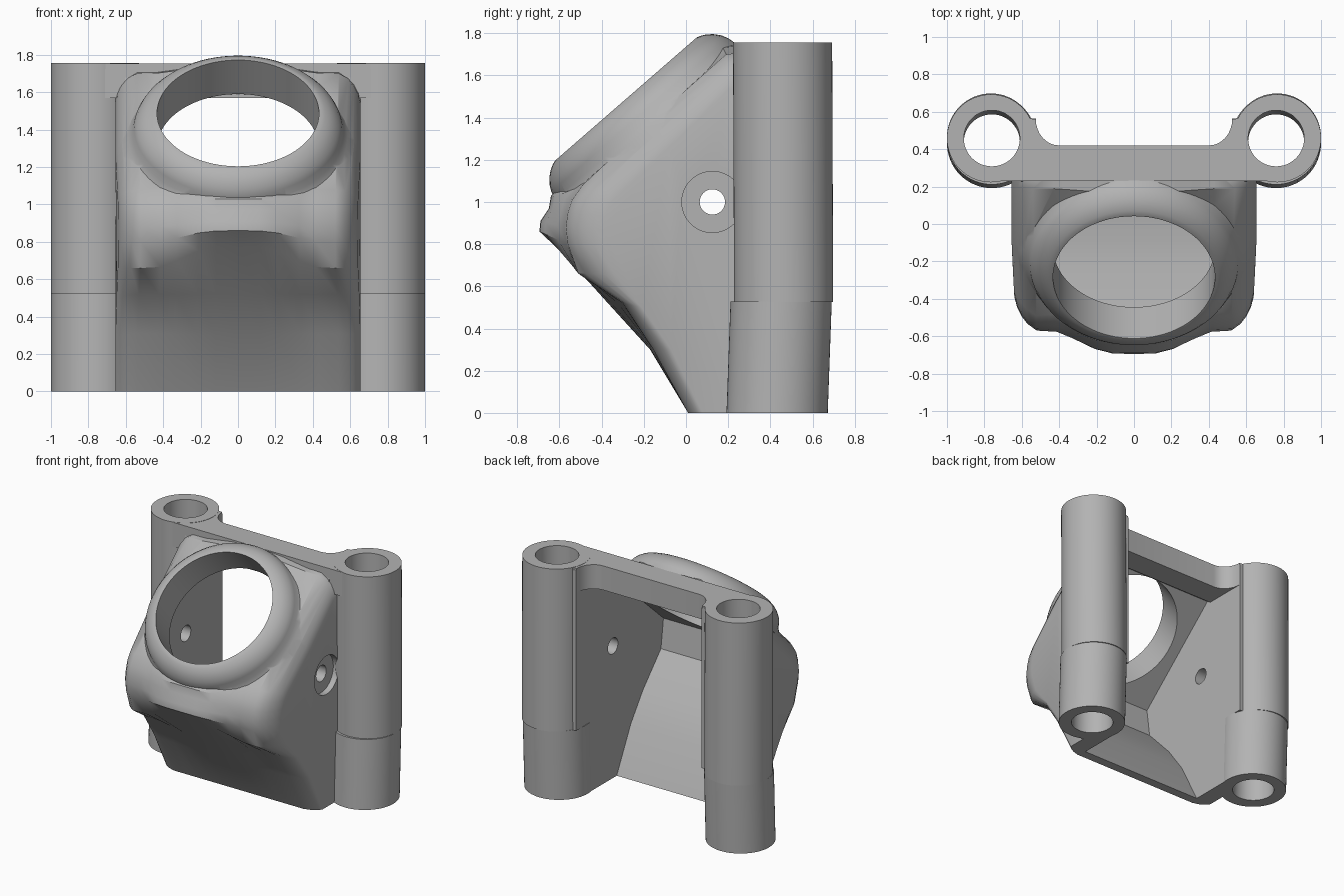
import bpy, bmesh, math
from mathutils import Vector, Matrix

cube = bpy.data.objects.get("Cube")
if cube:
    bpy.data.objects.remove(cube, do_unlink=True)

grey = bpy.data.materials.new("plain grey")
grey.use_nodes = True
grey.diffuse_color = (0.45, 0.45, 0.45, 1)
grey.node_tree.nodes["Principled BSDF"].inputs["Base Color"].default_value = grey.diffuse_color


def loft(name, sections):
    """Skin a solid through equal-length closed sections."""
    bm = bmesh.new()
    rows = [[bm.verts.new(p) for p in s] for s in sections]
    n = len(rows[0])
    for a, b in zip(rows, rows[1:]):
        for i in range(n):
            j = (i + 1) % n
            bm.faces.new((a[i], a[j], b[j], b[i]))
    bm.faces.new(rows[0])
    bm.faces.new(rows[-1])
    bmesh.ops.recalc_face_normals(bm, faces=bm.faces)
    mesh = bpy.data.meshes.new(name)
    bm.to_mesh(mesh)
    bm.free()
    mesh.materials.append(grey)
    obj = bpy.data.objects.new(name, mesh)
    bpy.context.collection.objects.link(obj)
    return obj


def turned(name, stations, frame=Matrix(), sides=64):
    """Round solid from (x, y, height, radius) stations in a frame."""
    angles = [2 * math.pi * i / sides for i in range(sides)]
    return loft(name, [[frame @ Vector((x + r * math.cos(a), y + r * math.sin(a), h))
                        for a in angles] for x, y, h, r in stations])


def side_extrude(name, outline, x0, x1):
    return loft(name, [[(x, y, z) for y, z in outline] for x in (x0, x1)])


def combine(target, tool, operation, keep=False):
    mod = target.modifiers.new("combine", "BOOLEAN")
    mod.object, mod.operation, mod.solver = tool, operation, "EXACT"
    bpy.context.view_layer.objects.active = target
    bpy.ops.object.modifier_apply(modifier=mod.name)
    if not keep:
        bpy.data.objects.remove(tool, do_unlink=True)


def smooth(obj, angle):
    bpy.ops.object.select_all(action="DESELECT")
    obj.select_set(True)
    bpy.context.view_layer.objects.active = obj
    bpy.ops.object.shade_smooth_by_angle(angle=math.radians(angle))


# Housing: side outlines (y, z) at the middle, the corners and the flat sides
middle = [(.28, 1.75), (.17, 1.74), (-.2, 1.41), (-.57, 1.09), (-.64, 1.03), (-.65, .97),
          (-.69, .91), (-.695, .86), (-.6, .775), (-.37, .52), (-.17, .3), (.01, 0), (.28, 0)]
corner = [(.28, 1.71), (.19, 1.7), (-.17, 1.38), (-.49, 1.08), (-.54, 1.01), (-.56, .95),
          (-.57, .88), (-.56, .8), (-.51, .66), (-.3, .52), (-.16, .31), (.01, 0), (.28, 0)]
flank = [(.28, 1.58), (.2, 1.53), (-.08, 1.26), (-.32, 1.04), (-.36, .99), (-.38, .93),
         (-.39, .87), (-.38, .8), (-.34, .66), (-.21, .5), (-.07, .3), (.08, 0), (.28, 0)]


def outline_at(x, blend):
    """Blend the outlines; the sides draw in slightly toward the front."""
    a, b, t = (middle, corner, blend) if blend <= 1 else (corner, flank, blend - 1)
    points = [Vector(p).lerp(Vector(q), t) for p, q in zip(a, b)]
    return [(x * (1 - .08 * max(0, -p.x - .1)), p.x, p.y) for p in points]


half = [(.12, .02), (.22, .2), (.34, .65), (.43, .95), (.54, 1), (.59, 1.2), (.62, 1.42), (.643, 1.7), (.655, 2)]
stations = [(-x, t) for x, t in reversed(half)] + [(0, 0)] + half
housing = loft("housing", [outline_at(x, t) for x, t in stations])

# Raised tilted collar, merged with the housing
tilt = Matrix.Translation((0, -.285, 1.488)) @ Matrix.Rotation(math.radians(41), 4, "X")
collar_profile = [(-.22, .62), (-.17, .585), (-.14, .565), (-.1, .555), (-.07, .54),
                  (-.04, .515), (-.02, .49), (-.007, .465), (0, .445)]
collar = turned("collar", [(0, 0, h, r) for h, r in collar_profile], tilt, 80)
combine(housing, collar, "UNION")

# Wall strips that run back into the tubes, deeper above the tube step
strip_outline = [(.2, 0), (.42, 0), (.42, .525), (.565, .525), (.565, 1.74), (.24, 1.74), (.2, 1.5)]
for s in (-1, 1):
    combine(housing, side_extrude("wall_strip", strip_outline, s * .5, s * .605), "UNION")

# Hollow back, large bore and side holes with counterbores
cavity = [(.08, -.1), (.08, 0), (-.09, .33), (-.235, .53), (-.45, .76), (-.48, .98), (.2, 1.59), (.8, 1.59), (.8, -.1)]
combine(housing, side_extrude("cavity", cavity, -.525, .525), "DIFFERENCE")
combine(housing, turned("bore", [(0, 0, -.27, .433), (0, 0, .2, .433)], tilt, 80), "DIFFERENCE")
# Clear the strip remnants above the cavity, behind the bridge plate
combine(housing, side_extrude("plate_relief", [(.41, 1.5), (.41, 1.9), (.8, 1.9), (.8, 1.5)], -.525, .525), "DIFFERENCE")
across = Matrix.Translation((0, .125, 1)) @ Matrix.Rotation(math.pi / 2, 4, "Y")
combine(housing, turned("side_hole", [(0, 0, -.9, .06), (0, 0, .9, .06)], across, 32), "DIFFERENCE")
for s in (-1, 1):
    combine(housing, turned("counterbore", [(0, 0, s * .61, .145), (0, 0, s * .9, .145)], across, 48), "DIFFERENCE")

# Bridge plate with filleted back edge between the tubes
right_edge = [(.76, .23), (.76, .565), (.56, .565)]
for i in range(9):
    a = math.radians(90 * i / 8)
    right_edge.append((.4 + .125 * math.cos(a), .56 - .14 * math.sin(a)))
plan = right_edge + [(-x, y) for x, y in reversed(right_edge)]
bridge = loft("bridge_plate", [[(x, y, z) for x, y in plan] for z in (1.57, 1.753)])

# Side tubes: straight upper length, slightly wider raked lower length
for s, label in ((1, "left"), (-1, "right")):
    bore = turned("tube_bore", [(s * .76, .435, -.1, .15), (s * .76, .46, 1.9, .15)], sides=48)
    combine(bridge, bore, "DIFFERENCE", keep=True)
    upper = turned(label + "_upper_tube", [(s * .765, .463, .525, .235), (s * .765, .458, 1.755, .235)])
    lower = turned(label + "_lower_tube", [(s * .76, .432, 0, .24), (s * .76, .451, .527, .24)])
    combine(upper, bore, "DIFFERENCE", keep=True)
    combine(lower, bore, "DIFFERENCE")
    smooth(upper, 30)
    smooth(lower, 30)

smooth(housing, 35)
smooth(bridge, 30)
